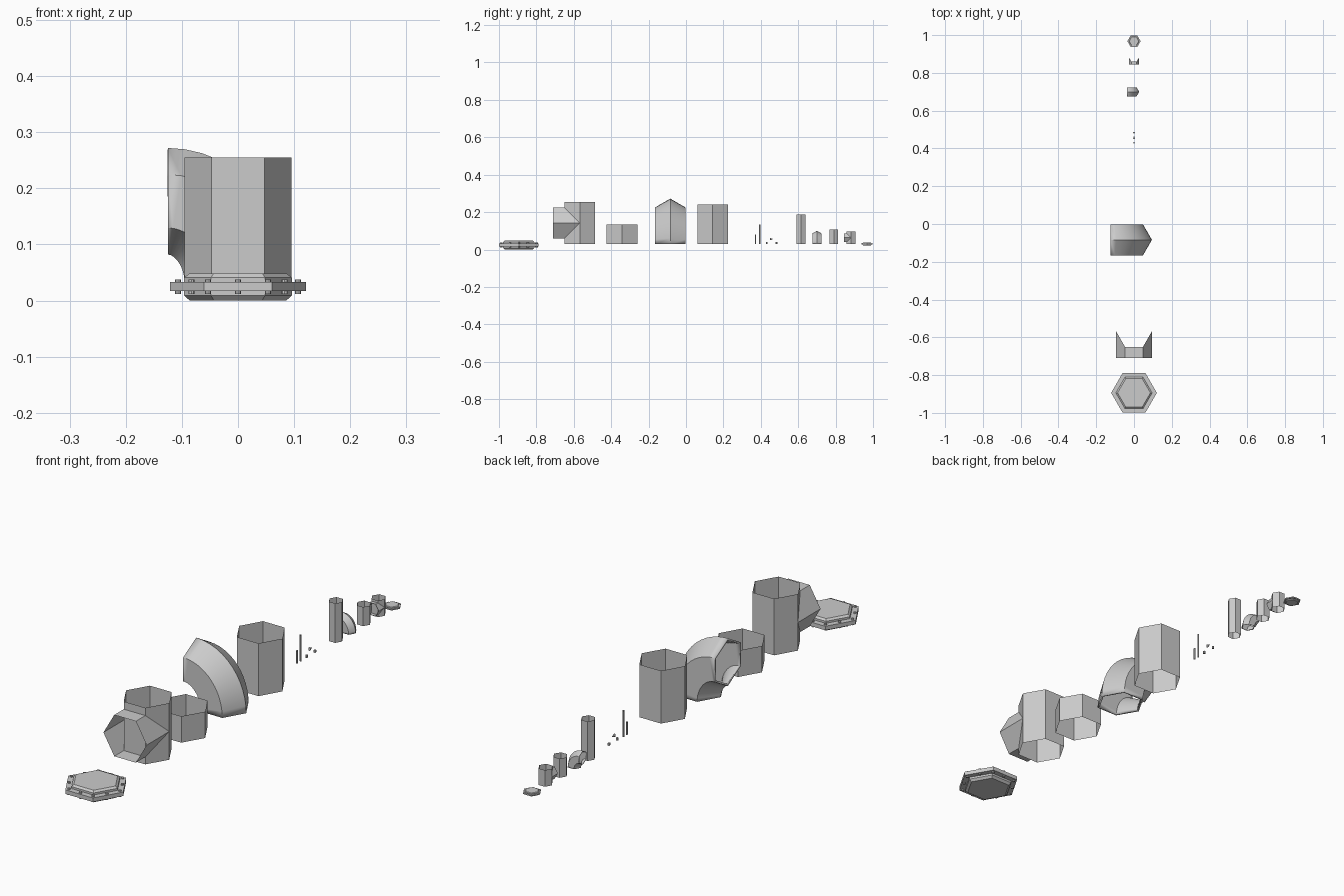
import bpy, math
from math import cos, sin, pi

if "Cube" in bpy.data.objects:
    bpy.data.objects.remove(bpy.data.objects["Cube"])

BASE = 0.03  # height at which the loose pipes start
BIG, SMALL = 0.095, 0.0275


def make(name, verts, faces, smooth=False):
    me = bpy.data.meshes.new(name)
    me.from_pydata(verts, [], faces)
    me.update()
    ob = bpy.data.objects.new(name, me)
    bpy.context.collection.objects.link(ob)
    if smooth:
        bpy.ops.object.select_all(action='DESELECT')
        ob.select_set(True)
        bpy.context.view_layer.objects.active = ob
        bpy.ops.object.shade_smooth_by_angle(angle=math.radians(35))
    return ob


def loft(name, rings, caps=False, smooth=False):
    """Skin a list of equal-length rings."""
    n = len(rings[0])
    verts = [v for ring in rings for v in ring]
    faces = [(k*n + i, k*n + (i+1) % n, (k+1)*n + (i+1) % n, (k+1)*n + i)
             for k in range(len(rings) - 1) for i in range(n)]
    if caps:
        faces += [tuple(reversed(range(n))),
                  tuple(range((len(rings)-1)*n, len(rings)*n))]
    return make(name, verts, faces, smooth)


def ring(x, y, z, r, n=6):
    return [(x + r*cos(2*pi*i/n), y + r*sin(2*pi*i/n), z) for i in range(n)]


def tube(name, y, r, z0, z1):
    return loft(name, [ring(0, y, z0, r), ring(0, y, z1, r)])


def tee(name, y, r, z1, zc, y_end):
    # upright run with a side branch mitred against its hexagonal wall
    tube(name + "_run", y, r, BASE, z1)
    outer, inner = [], []
    for i in range(6):
        a = i*pi/3
        x, z = r*cos(a), zc + r*sin(a)
        depth = 0 if i % 3 == 0 else r*sin(pi/3)
        outer.append((x, y_end, z))
        inner.append((x, y - depth, z))
    loft(name + "_branch", [inner, outer])


def elbow(name, y, s):
    # quarter bend from upright to facing -x, with a thin wall
    ax, az, r, steps = 0.125*s, 0.147*s, BIG*s, 12
    rings = []
    for k in range(steps + 1):
        t = k/steps*pi/2
        cx, cz = -ax + ax*cos(t), BASE + az*sin(t)
        nx, nz = az*cos(t), ax*sin(t)
        d = math.hypot(nx, nz)
        rings.append([(cx + nx/d*r*cos(i*pi/3), y + r*sin(i*pi/3),
                       cz + nz/d*r*cos(i*pi/3)) for i in range(6)])
    ob = loft(name, rings, smooth=True)
    m = ob.modifiers.new("wall", 'SOLIDIFY')
    m.thickness, m.offset = 0.008*s, -1


def flange(name, y, s, zc):
    # chamfered hexagonal core, collar plate and twelve bolts
    def stack(part, x, yy, prof, n=6):
        loft(name + part, [ring(x*s, y + yy*s, zc + z*s, r*s, n) for z, r in prof], True)
    stack("_core", 0, 0, [(-.025, .086), (-.016, .096), (.016, .096), (.023, .087)])
    stack("_collar", 0, 0, [(-.008, .121), (.008, .121)])
    for i in range(12):
        a, d = i*pi/6, (0.107 if i % 2 == 0 else 0.096)
        stack("_bolt_%d" % i, d*cos(a), d*sin(a), [(-.013, .0055), (.013, .0055)], 8)


# large set
flange("large_flange", -0.894, 1.0, 0.025)
tee("large_tee", -0.568, BIG, 0.255, 0.142, -0.71)
tube("large_short_pipe", -0.342, BIG, BASE, 0.135)
elbow("large_elbow", -0.084, 1.0)
tube("large_long_pipe", 0.143, BIG, BASE, 0.24)

# tiny set
tube("tiny_short_rod", 0.372, 0.004, BASE, 0.08)
tube("tiny_long_rod", 0.394, 0.004, BASE, 0.134)
for nm, y, z0, z1 in (("tiny_nut_a", 0.431, .03, .04), ("tiny_nut_b", 0.484, .03, .039)):
    loft(nm, [ring(0, y, z0, .005), ring(0, y, z1, .005)], True)
loft("tiny_cone", [[(.005*cos(i*pi/3), .449, .056 + .008*sin(i*pi/3)) for i in range(6)],
                   [(.001*cos(i*pi/3), .464, .056 + .001*sin(i*pi/3)) for i in range(6)]], True)

# small set
tube("small_long_pipe", 0.615, SMALL, BASE, 0.187)
elbow("small_elbow", 0.70, 0.29)
tube("small_short_pipe", 0.79, SMALL, BASE, 0.106)
tee("small_tee", 0.883, SMALL, 0.096, 0.063, 0.845)
flange("small_flange", 0.968, 0.29, 0.03)
